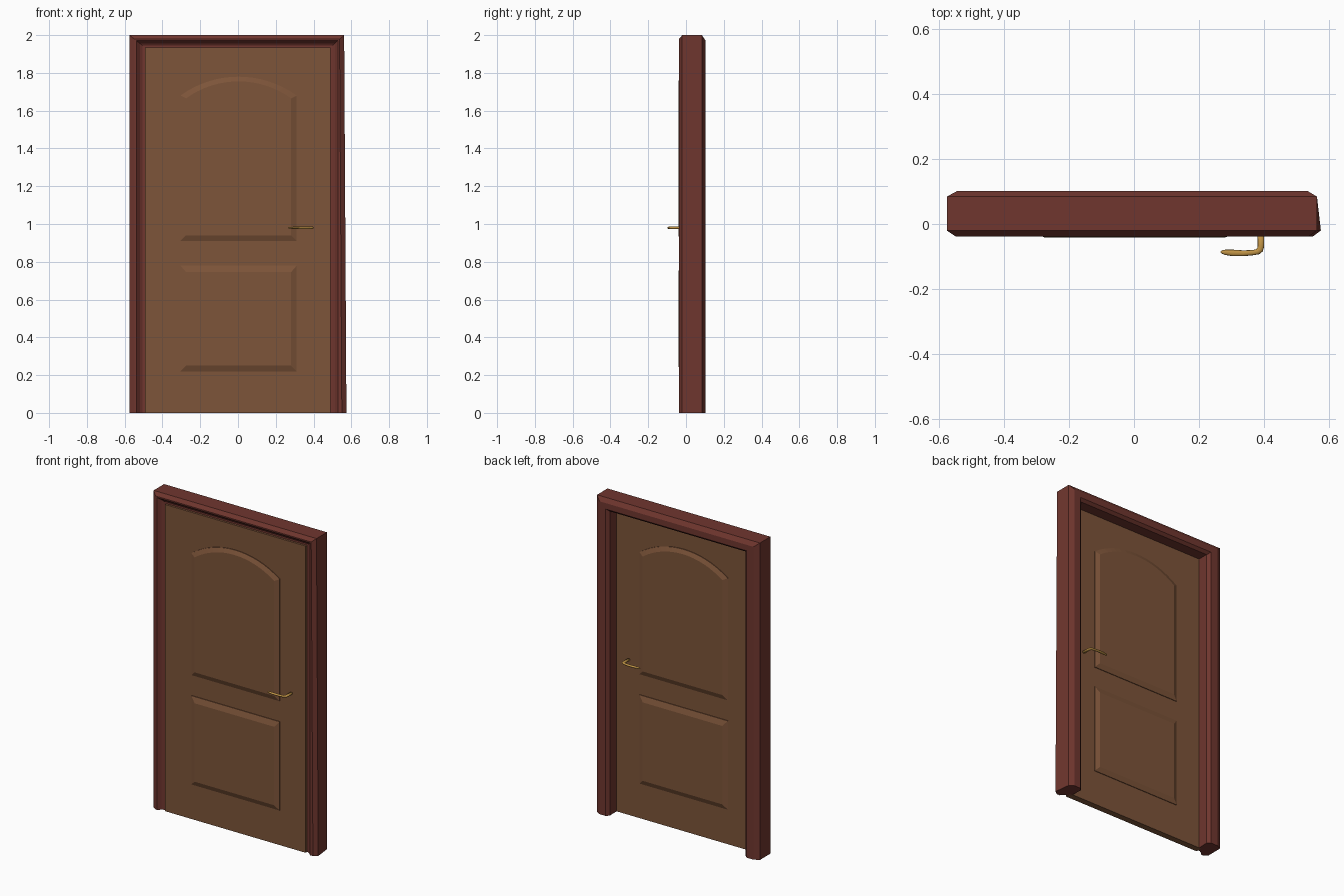
import bpy, bmesh, math

if "Cube" in bpy.data.objects:
    bpy.data.objects.remove(bpy.data.objects["Cube"])


def material(name, color):
    m = bpy.data.materials.new(name)
    m.diffuse_color = (*color, 1)
    m.use_nodes = True
    m.node_tree.nodes["Principled BSDF"].inputs["Base Color"].default_value = m.diffuse_color
    return m


RED_WOOD = material("red_brown_wood", (0.162, 0.037, 0.028))
WOOD = material("brown_wood", (0.205, 0.089, 0.041))
BRASS = material("brass", (0.52, 0.29, 0.06))
MID_Y = -0.005                     # centre plane of the door leaf
HALF = 0.02                        # half thickness of the leaf


def loft(name, rings, mat, smooth=False):
    """Closed rings joined in order, with both ends capped."""
    bm = bmesh.new()
    vs = [[bm.verts.new(p) for p in ring] for ring in rings]
    n = len(rings[0])
    for a, b in zip(vs, vs[1:]):
        for i in range(n):
            j = (i + 1) % n
            bm.faces.new((a[i], a[j], b[j], b[i]))
    bm.faces.new(vs[0])
    bm.faces.new(vs[-1])
    bmesh.ops.recalc_face_normals(bm, faces=bm.faces)
    me = bpy.data.meshes.new(name)
    bm.to_mesh(me)
    bm.free()
    me.materials.append(mat)
    ob = bpy.data.objects.new(name, me)
    bpy.context.collection.objects.link(ob)
    for p in me.polygons:
        p.use_smooth = smooth
    return ob


# Door frame: moulded profile (inset from outer edge, y) swept round three sides
profile = [(0, -0.02), (0.027, -0.038), (0.037, -0.038), (0.055, -0.02),
           (0.07, -0.012), (0.085, -0.012), (0.097, 0.01), (0.1, 0.085),
           (0.08, 0.102), (0.033, 0.102), (0, 0.084)]


def right_x(d, y, z):
    flare = 0.012 * (1 - z / 2) if d < 0.03 and y < 0 else 0
    return 0.562 - 0.9 * d + flare


frame_rings = [
    [(-0.575 + d, y, 0) for d, y in profile],
    [(-0.575 + d, y, 2 - 0.8 * d) for d, y in profile],
    [(right_x(d, y, 2), y, 2 - 0.8 * d) for d, y in profile],
    [(right_x(d, y, 0), y, 0) for d, y in profile],
]
loft("door_frame", frame_rings, RED_WOOD)

# Door leaf
leaf = [(-0.492, 0), (0.49, 0), (0.49, 1.935), (-0.492, 1.935)]
loft("door_leaf", [[(x, MID_Y + s * HALF, z) for x, z in leaf] for s in (-1, 1)], WOOD)


# Raised panels on both sides, the upper one arched
def panel_outline(half_w, z0, z1, rise):
    pts = [(-half_w, z0), (half_w, z0)]
    if rise == 0:
        return pts + [(half_w, z1), (-half_w, z1)]
    r = (half_w ** 2 + rise ** 2) / (2 * rise)
    a = math.asin(half_w / r)
    for i in range(17):
        t = a - 2 * a * i / 16
        pts.append((r * math.sin(t), z1 + rise - r + r * math.cos(t)))
    return pts


def raised_panel(name, z0, z1, rise, side):
    outer = panel_outline(0.308, z0, z1, rise)
    inner = panel_outline(0.278, z0 + 0.03, z1 - (0.015 if rise else 0.035), rise * 0.9)
    rings = [[(x + 0.003, MID_Y + side * h, z) for x, z in outline]
             for outline, h in ((outer, HALF - 0.005), (outer, HALF + 0.004),
                                (inner, HALF + 0.016))]
    loft(name, rings, WOOD)


# Lever handles: (x, y, direction angle, half width, half height)
path = [(0.39, -0.02, -90, 0.010, 0.007), (0.39, -0.068, -90, 0.010, 0.007),
        (0.387, -0.079, -120, 0.010, 0.007), (0.38, -0.085, -150, 0.009, 0.006),
        (0.365, -0.088, -175, 0.008, 0.006), (0.335, -0.090, -180, 0.009, 0.006),
        (0.305, -0.089, -184, 0.010, 0.006), (0.28, -0.087, -182, 0.008, 0.005),
        (0.27, -0.086, -180, 0.005, 0.004), (0.266, -0.086, -180, 0.001, 0.001)]


def lever_handle(name, side):
    rings = []
    for x, y, ang, w, h in path:
        a = math.radians(ang)
        ring = []
        for k in range(12):
            t = 2 * math.pi * k / 12
            px = x - math.sin(a) * w * math.cos(t)
            py = y + math.cos(a) * w * math.cos(t)
            if side > 0:
                py = 2 * MID_Y - py
            ring.append((px, py, 0.98 + h * math.sin(t)))
        rings.append(ring)
    loft(name, rings, BRASS, smooth=True)


for label, side in (("front", -1), ("back", 1)):
    raised_panel(label + "_upper_panel", 0.91, 1.68, 0.1, side)
    raised_panel(label + "_lower_panel", 0.22, 0.78, 0, side)
    lever_handle(label + "_handle", side)
